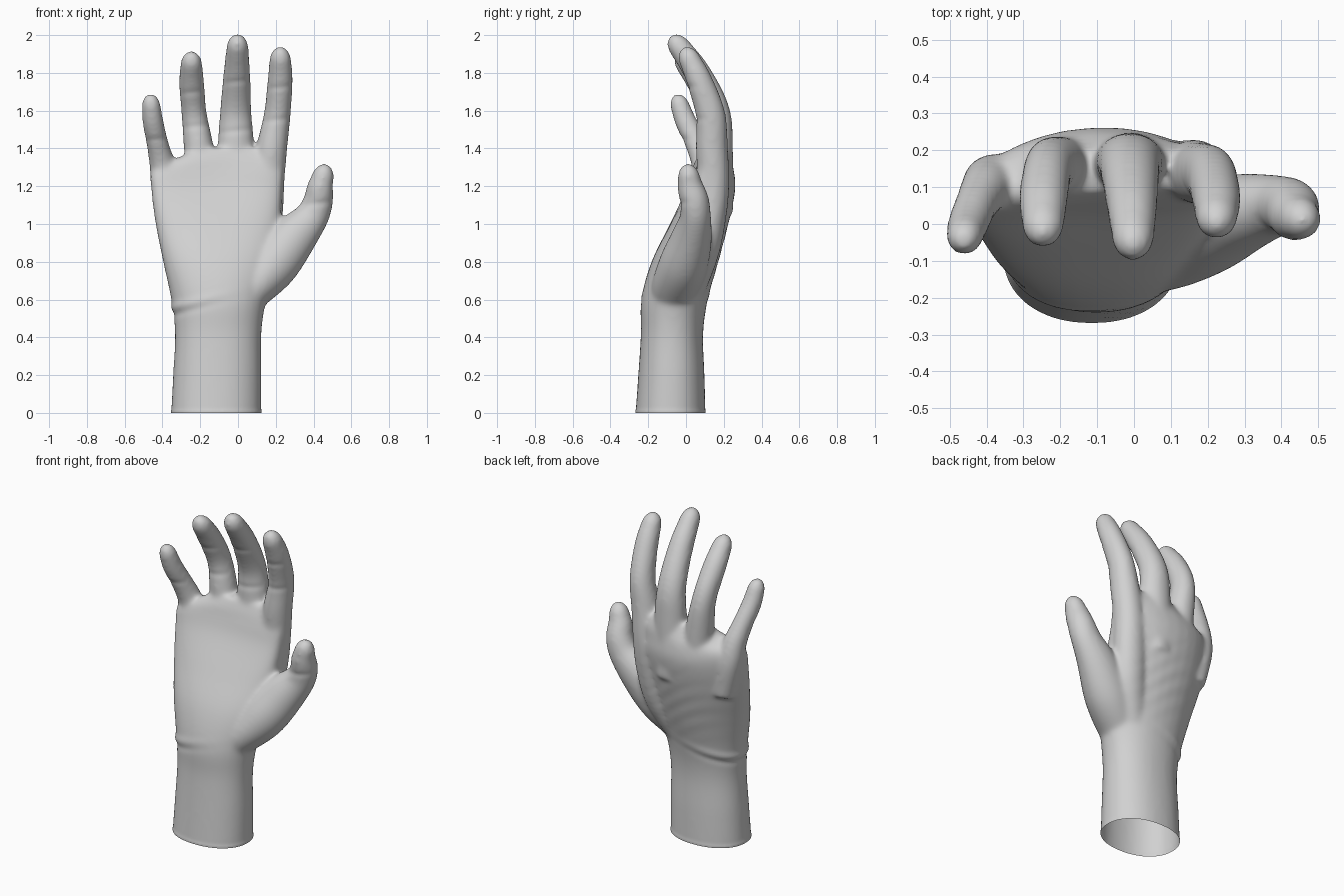
import bpy, bmesh, math
from mathutils import Vector

cube = bpy.data.objects.get("Cube")
if cube:
    bpy.data.objects.remove(cube, do_unlink=True)

SIDES = 32


def spline(rows, steps=5):
    """Catmull-Rom interpolation of number rows."""
    pts = [Vector(r) for r in rows]
    out = []
    for i in range(len(pts) - 1):
        a, b, c, d = pts[max(i - 1, 0)], pts[i], pts[i + 1], pts[min(i + 2, len(pts) - 1)]
        for s in range(steps):
            t = s / steps
            out.append(0.5 * (2 * b + (c - a) * t + (2 * a - 5 * b + 4 * c - d) * t * t
                              + (3 * b - a - 3 * c + d) * t ** 3))
    return out + [pts[-1]]


def loft(bm, rings):
    """Skin closed rings and cap both ends."""
    loops = [[bm.verts.new(p) for p in ring] for ring in rings]
    for lo, hi in zip(loops, loops[1:]):
        for i in range(SIDES):
            j = (i + 1) % SIDES
            bm.faces.new((lo[i], lo[j], hi[j], hi[i]))
    bm.faces.new(loops[0][::-1])
    bm.faces.new(loops[-1])


def angles():
    return [2 * math.pi * i / SIDES for i in range(SIDES)]


def palm(bm, rows):
    """Sections: z, x min, x max, y front, y back, arch, squareness."""
    rings = []
    for z, x0, x1, y0, y1, arch, power in spline(rows):
        ring = []
        for a in angles():
            u = math.copysign(abs(math.cos(a)) ** power, math.cos(a))
            v = math.copysign(abs(math.sin(a)) ** power, math.sin(a))
            ring.append(((x0 + x1) / 2 + u * (x1 - x0) / 2,
                         (y0 + y1) / 2 + v * (y1 - y0) / 2 - arch * (u - .15) ** 2, z))
        rings.append(ring)
    loft(bm, rings)


def finger(bm, rows, tip=1.45):
    """Sections: x, y, z, half width, half depth; ends in a rounded tip."""
    path = [(Vector(p[:3]), p[3], p[4]) for p in spline(rows)]
    end, w, d = path[-1]
    along = (end - path[-3][0]).normalized()
    for k in range(1, 8):
        a = k / 7.3 * math.pi / 2
        path.append((end + along * w * tip * math.sin(a), w * math.cos(a), d * math.cos(a)))
    rings = []
    for i, (p, w, d) in enumerate(path):
        t = (path[min(i + 1, len(path) - 1)][0] - path[max(i - 1, 0)][0]).normalized()
        side = Vector((0, 1, 0)).cross(t).normalized()
        depth = t.cross(side)
        rings.append([p + side * w * math.cos(a) + depth * d * math.sin(a) for a in angles()])
    loft(bm, rings)


bm = bmesh.new()
# Cuff, wrist and palm
palm(bm, [
    (-0.08, -.354, .124, -.270, .103, 0, .92),
    (0.00, -.354, .124, -.267, .103, 0, .92),
    (0.20, -.344, .124, -.253, .098, 0, .92),
    (0.42, -.334, .124, -.239, .091, 0, .92),
    (0.60, -.354, .150, -.237, .116, 0, .95),
    (0.80, -.397, .200, -.182, .172, .02, .95),
    (1.00, -.437, .225, -.082, .225, .04, .92),
    (1.18, -.460, .235, .010, .262, .06, .9),
    (1.28, -.455, .240, .045, .255, .06, .9),
    (1.34, -.340, .240, .065, .240, .05, .95),
    (1.40, -.230, .190, .090, .215, .03, 1),
])
# Little finger
finger(bm, [(-.34, .11, 1.00, .07, .07), (-.382, .115, 1.20, .075, .075),
            (-.402, .098, 1.32, .068, .070), (-.427, .055, 1.43, .058, .062),
            (-.450, .000, 1.54, .056, .058), (-.459, -.030, 1.62, .051, .052)])
# Ring finger
finger(bm, [(-.17, .16, 1.05, .08, .07), (-.205, .157, 1.38, .080, .082),
            (-.232, .150, 1.58, .067, .075), (-.245, .075, 1.74, .067, .068),
            (-.247, .005, 1.84, .059, .058)])
# Middle finger
finger(bm, [(-.02, .17, 1.05, .09, .08), (-.012, .167, 1.40, .096, .082),
            (-.012, .155, 1.60, .083, .077), (-.006, .060, 1.80, .071, .071),
            (-.003, -.030, 1.93, .059, .060)])
# Index finger, running down into the back of the hand
finger(bm, [(.03, .03, .65, .08, .07), (.11, .095, .85, .095, .08),
            (.143, .130, 1.05, .095, .085), (.160, .145, 1.22, .086, .085),
            (.179, .137, 1.40, .082, .085), (.208, .130, 1.58, .071, .079),
            (.223, .070, 1.76, .067, .069), (.224, .024, 1.86, .059, .059)])
# Thumb and its base
finger(bm, [(-.04, -.07, .50, .07, .08), (.06, -.065, .635, .105, .12),
            (.18, -.015, .78, .135, .130), (.293, .03, .925, .122, .108),
            (.388, .05, 1.035, .092, .083), (.424, .045, 1.12, .080, .078),
            (.434, .025, 1.19, .071, .071), (.445, .017, 1.235, .061, .061)])
# Flesh filling the crook between thumb and palm
finger(bm, [(-.05, -.03, .60, .10, .13), (.07, -.01, .80, .14, .13),
            (.15, .055, .93, .11, .09)], tip=1)

mesh = bpy.data.meshes.new("glove")
bmesh.ops.recalc_face_normals(bm, faces=bm.faces)
bm.to_mesh(mesh)
bm.free()
glove = bpy.data.objects.new("glove", mesh)
bpy.context.scene.collection.objects.link(glove)
bpy.context.view_layer.objects.active = glove
glove.select_set(True)

# Fuse the parts into one soft skin
fuse = glove.modifiers.new("fuse", 'REMESH')
fuse.mode = 'VOXEL'
fuse.voxel_size = 0.011
soften = glove.modifiers.new("soften", 'SMOOTH')
soften.factor = 0.5
soften.iterations = 22
for mod in ("fuse", "soften"):
    bpy.ops.object.modifier_apply(modifier=mod)

bm = bmesh.new()
bm.from_mesh(glove.data)
bm.normal_update()


def bump(d, width):
    return math.exp(-(d / width) ** 2)


# Wrist fold, finger creases, wrinkles on the back and rolled cuff rim
creases = [(-.6, -.33, 1.43), (-.3, -.14, 1.51), (-.14, .09, 1.48), (.09, .3, 1.54),
           (-.3, -.14, 1.69), (-.14, .09, 1.74), (.09, .3, 1.71), (.33, .6, 1.1)]
moves = []
for v in bm.verts:
    x, y, z = v.co
    front = max(0, min(1, -v.normal.y))
    fold = z - .645 - .25 * x
    h = .007 * bump(fold, .025) * bump(x + .33, .2)
    h -= .004 * bump(fold + .04, .02) * bump(x + .33, .2)
    for x0, x1, zc in creases:
        if x0 < x < x1:
            h -= .004 * front * bump(z - zc - .1 * (x - x0), .018)
    back = max(0, v.normal.y) * bump(z - .9, .2) * bump(x + .1, .2)
    h += .001 * back * math.sin(60 * (z + .35 * x) + 4 * math.sin(7 * x))
    h += .003 * bump(z - .008, .008)
    moves.append((v, v.normal * h))
for v, m in moves:
    v.co += m

# Open the cuff
bmesh.ops.bisect_plane(bm, geom=bm.verts[:] + bm.edges[:] + bm.faces[:],
                       plane_co=(0, 0, 0), plane_no=(0, 0, 1), clear_inner=True)
for f in bm.faces:
    f.smooth = True
bm.to_mesh(glove.data)
bm.free()

grey = bpy.data.materials.new("soft grey")
grey.use_nodes = True
color = (.64, .64, .64, 1)
grey.diffuse_color = color
grey.node_tree.nodes["Principled BSDF"].inputs["Base Color"].default_value = color
glove.data.materials.clear()
glove.data.materials.append(grey)
